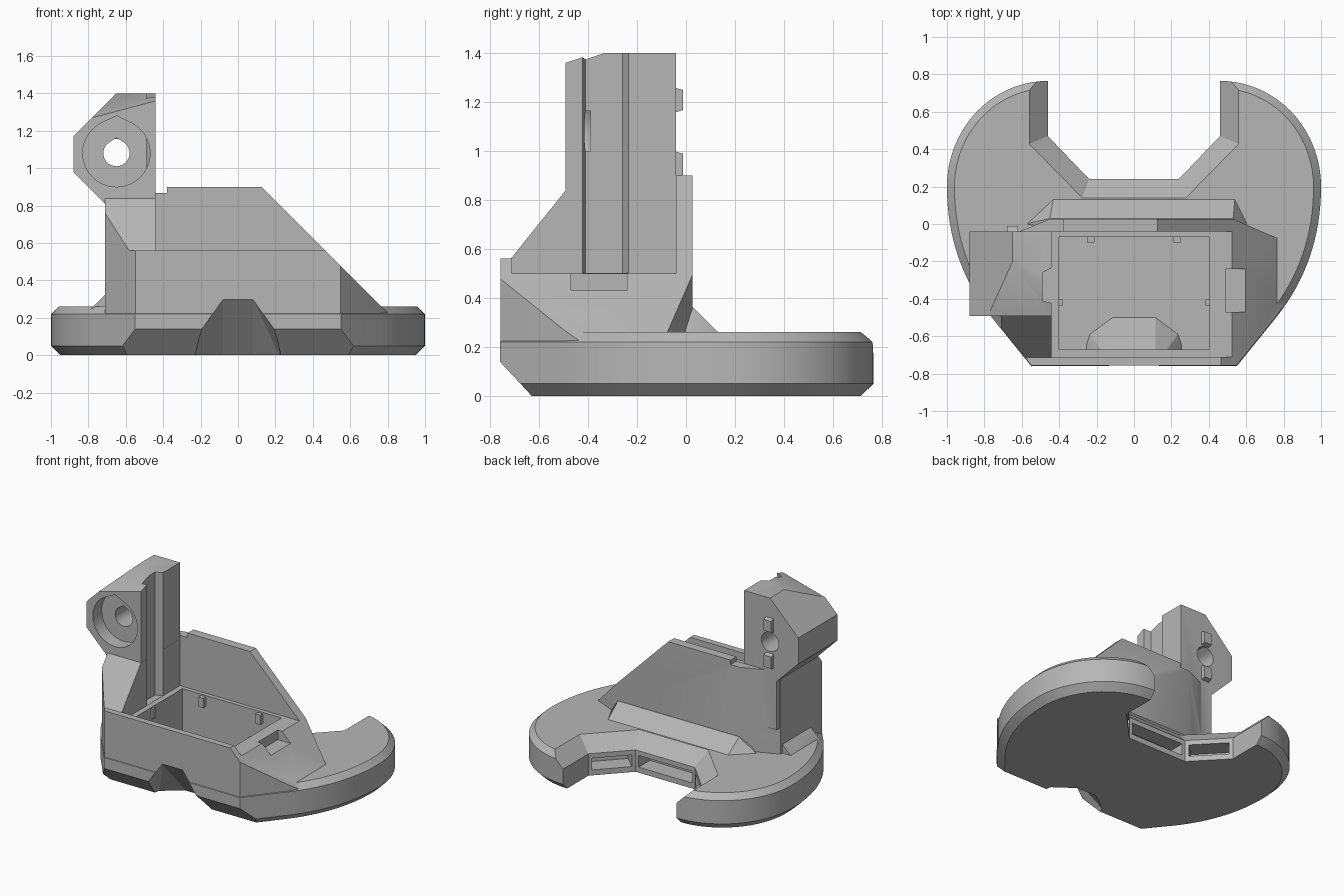
import bpy, bmesh, math
from mathutils import Vector

if "Cube" in bpy.data.objects:
    bpy.data.objects.remove(bpy.data.objects["Cube"])

grey = bpy.data.materials.new("plain_grey")
grey.diffuse_color = (0.47, 0.47, 0.47, 1)
grey.use_nodes = True
grey.node_tree.nodes["Principled BSDF"].inputs["Base Color"].default_value = grey.diffuse_color


def finish(name, bm):
    bmesh.ops.recalc_face_normals(bm, faces=bm.faces)
    me = bpy.data.meshes.new(name)
    bm.to_mesh(me)
    bm.free()
    me.materials.append(grey)
    ob = bpy.data.objects.new(name, me)
    bpy.context.collection.objects.link(ob)
    return ob


def loft(name, rings):
    bm = bmesh.new()
    vs = [[bm.verts.new(p) for p in r] for r in rings]
    n = len(vs[0])
    for a, b in zip(vs, vs[1:]):
        for i in range(n):
            j = (i + 1) % n
            bm.faces.new((a[i], a[j], b[j], b[i]))
    bm.faces.new(vs[0][::-1])
    bm.faces.new(vs[-1])
    return finish(name, bm)


def prism(name, pts, axis, lo, hi):
    """Extrude a 2D profile along x, y or z."""
    place = {'x': lambda p, t: (t, p[0], p[1]),
             'y': lambda p, t: (p[0], t, p[1]),
             'z': lambda p, t: (p[0], p[1], t)}[axis]
    return loft(name, [[place(p, t) for p in pts] for t in (lo, hi)])


def hull(name, pts):
    bm = bmesh.new()
    for p in pts:
        bm.verts.new(p)
    res = bmesh.ops.convex_hull(bm, input=bm.verts)
    junk = {v for v in res["geom_interior"] if isinstance(v, bmesh.types.BMVert)}
    bmesh.ops.delete(bm, geom=list(junk), context='VERTS')
    bmesh.ops.dissolve_limit(bm, angle_limit=0.01, verts=bm.verts, edges=bm.edges)
    return finish(name, bm)


def box(name, x0, x1, y0, y1, z0, z1):
    return prism(name, [(x0, y0), (x1, y0), (x1, y1), (x0, y1)], 'z', z0, z1)


def boolean(ob, other, op='DIFFERENCE', keep=False):
    m = ob.modifiers.new("bool", 'BOOLEAN')
    m.operation, m.object, m.solver = op, other, 'EXACT'
    bpy.context.view_layer.objects.active = ob
    bpy.ops.object.modifier_apply(modifier=m.name)
    if not keep:
        bpy.data.objects.remove(other)


def inset(pts, d):
    """Move a counter-clockwise outline inwards by d."""
    out = []
    for i, p in enumerate(pts):
        a, b, c = Vector(pts[i - 1]), Vector(p), Vector(pts[(i + 1) % len(pts)])
        u, v = (b - a).normalized(), (c - b).normalized()
        n1, n2 = Vector((-u.y, u.x)), Vector((-v.y, v.x))
        out.append(b + (n1 + n2) * d / (1 + n1.dot(n2)))
    return out


# Rounded base plate with bevelled rims
half = [(0.55, -0.76)]
for i in range(17):
    t = i / 16
    half.append(((1 - t) ** 2 * 0.76 + 2 * t * (1 - t) + t * t,
                 -(1 - t) ** 2 * 0.5 - 0.4 * t * (1 - t) + 0.2 * t * t))
for i in range(1, 21):
    a = i / 20 * math.pi / 2
    half.append((0.46 + 0.54 * math.cos(a), 0.2 + 0.565 * math.sin(a)))
outline = half + [(-x, y) for x, y in reversed(half)]
base = loft("holder_body", [[(p[0], p[1], z) for p in inset(outline, d)]
            for z, d in ((0, 0.05), (0.05, 0), (0.22, 0), (0.26, 0.04))])
boolean(base, prism("front_undercut", [(-0.565, -0.07), (-0.89, 0.28), (-0.89, -0.07)], 'x', -1.2, 1.2))

# Rear notch with sloping edges
low = [(0.46, 1.2), (0.46, 0.47), (0.24, 0.24)]
high = [(0.58, 1.2), (0.58, 0.42), (0.285, 0.12)]
rings = []
for pts, z in ((low, -0.1), (low, 0.16), (high, 0.28)):
    rings.append([(x, y, z) for x, y in pts] + [(-x, y, z) for x, y in reversed(pts)])
boolean(base, loft("rear_notch", rings))

# Main block: side profile trimmed to its plan, then the sloping right side
plan = [(-0.548, -0.757), (0.548, -0.757), (0.757, -0.497), (0.797, -0.44), (0.797, -0.09),
        (0.53, 0.027), (-0.45, 0.027), (-0.71, -0.08), (-0.71, -0.556)]
block = prism("block", [(-0.8, 0.15), (0.1, 0.15), (0.1, 0.9), (-0.04, 0.9), (-0.04, 0.5),
                        (-0.71, 0.5), (-0.71, 0.56), (-0.8, 0.56)], 'x', -0.9, 0.9)
boolean(block, prism("plan", plan, 'z', 0.1, 1.2), 'INTERSECT')
boolean(block, prism("right_slope", [(-0.1, 1.125), (0.93, 0.095), (2, 1.125)], 'y', -1, 1))
boolean(block, box("wall_step", -0.8, -0.38, -0.06, 0.1, 0.867, 1))
gusset = prism("gusset", [(-0.715, 0.4), (-0.715, 0.56), (-0.49, 0.84), (-0.06, 0.84), (-0.06, 0.4)],
               'x', -0.9, -0.44)
boolean(gusset, prism("plan", plan, 'z', 0.1, 1.2), 'INTERSECT')
boolean(block, gusset, 'UNION')

# Tower with clipped corners and a slanted front top
tower = prism("tower", [(-0.88, 0.98), (-0.705, 0.805), (-0.705, 0.45), (-0.441, 0.45), (-0.441, 1.4),
                        (-0.65, 1.4), (-0.88, 1.17)], 'y', -0.491, -0.041)
boolean(tower, hull("top_slant", [(x, y, z or 1.36 + 0.265 * (x + 0.44) + 0.333 * (y + 0.49))
                                  for x in (-1, -0.3) for y in (-0.6, 0.05) for z in (0, 1.8)]))
boolean(block, tower, 'UNION')
boolean(base, block, 'UNION')

# Sloping foot behind the wall and flare on the left side
boolean(base, hull("wall_foot", [
    (-0.58, 0.0, 0.25), (-0.43, 0.14, 0.25), (0.54, 0.14, 0.25), (0.61, 0.0, 0.25),
    (-0.45, 0.03, 0.36), (0.53, 0.03, 0.36), (-0.45, -0.02, 0.36), (0.53, -0.02, 0.36)]), 'UNION')
boolean(base, prism("left_flare", [(-0.69, 0.345), (-0.785, 0.25), (-0.6, 0.25)], 'y', -0.43, -0.1), 'UNION')


# Finger recess under the front, and the tray that steps over it
def recess(name, g):
    return hull(name, [(s * (x + g), y + g * b, z + g) for s in (-1, 1) for x, y, z, b in (
        (0.08, -0.76, 0.3, 0), (0.2, -0.76, 0.13, 0), (0.25, -0.76, -0.02, 0), (0.08, -0.95, 0.3, 0),
        (0.2, -0.95, 0.13, 0), (0.25, -0.95, -0.02, 0), (0.08, -0.47, -0.02, 1), (0.23, -0.58, -0.02, 1))])


boolean(base, recess("finger_recess", 0))
tray = box("tray", -0.4, 0.4, -0.67, -0.07, 0.08, 0.7)
boolean(tray, recess("recess_cover", 0.035))
boolean(base, tray)
boolean(base, box("rear_passage", -0.21, 0.21, -0.1, 0.13, 0.081, 0.19))
boolean(base, box("right_latch_gap", 0.49, 0.65, -0.47, -0.24, 0.43, 0.54))

# Window openings along the notch edge, leaving ribs between them
corners = [Vector(p) for p in ((-0.46, 0.47), (-0.24, 0.24), (0.24, 0.24), (0.46, 0.47))]
for a, b in zip(corners, corners[1:]):
    u = (b - a).normalized()
    n = Vector((u.y, -u.x)) * 0.13
    p, q = a + u * 0.025, b - u * 0.025
    back = n * -0.3
    boolean(base, prism("notch_window", [p + back, q + back, q + n, p + n], 'z', 0.04, 0.125))

# Vertical groove, bolt hole and counterbore in the tower
boolean(base, prism("groove", [(-0.43, -0.23), (-0.49, -0.26), (-0.49, -0.41), (-0.43, -0.425)],
                    'z', 0.501, 1.6))
for r, tip, y1 in ((0.18, 0.2, -0.39), (0.07, 0.082, 0.1)):
    ring = [(-0.65 + r * math.cos(i * math.pi / 20), 1.08 + r * math.sin(i * math.pi / 20))
            for i in range(40)]
    pts = [(x, y, z) for x, z in ring + [(-0.65, 1.08 + tip)] for y in (-0.6, y1)]
    boolean(base, hull("bore", pts))

# Locating tabs on the tower back
for z0, z1 in ((0.89, 1.0), (1.155, 1.26)):
    hull("tower_tab", [(x, y, z) for x in (-0.68, -0.62) for y, i in ((-0.05, 0), (-0.012, 0.012))
                       for z in (z0 + i, z1 - i)])

# Small retaining nubs around the tray mouth
for s in (-1, 1):
    box("tray_nub", s * 0.23 - 0.02, s * 0.23 + 0.02, -0.1, -0.065, 0.42, 0.49)
    box("tray_nub", s * 0.395 - 0.012, s * 0.395 + 0.012, -0.435, -0.405, 0.42, 0.49)

# Smooth rounded walls, keep crisp edges
for ob in bpy.context.scene.objects:
    bpy.ops.object.select_all(action='DESELECT')
    ob.select_set(True)
    bpy.context.view_layer.objects.active = ob
    bpy.ops.object.shade_smooth_by_angle(angle=math.radians(25))
